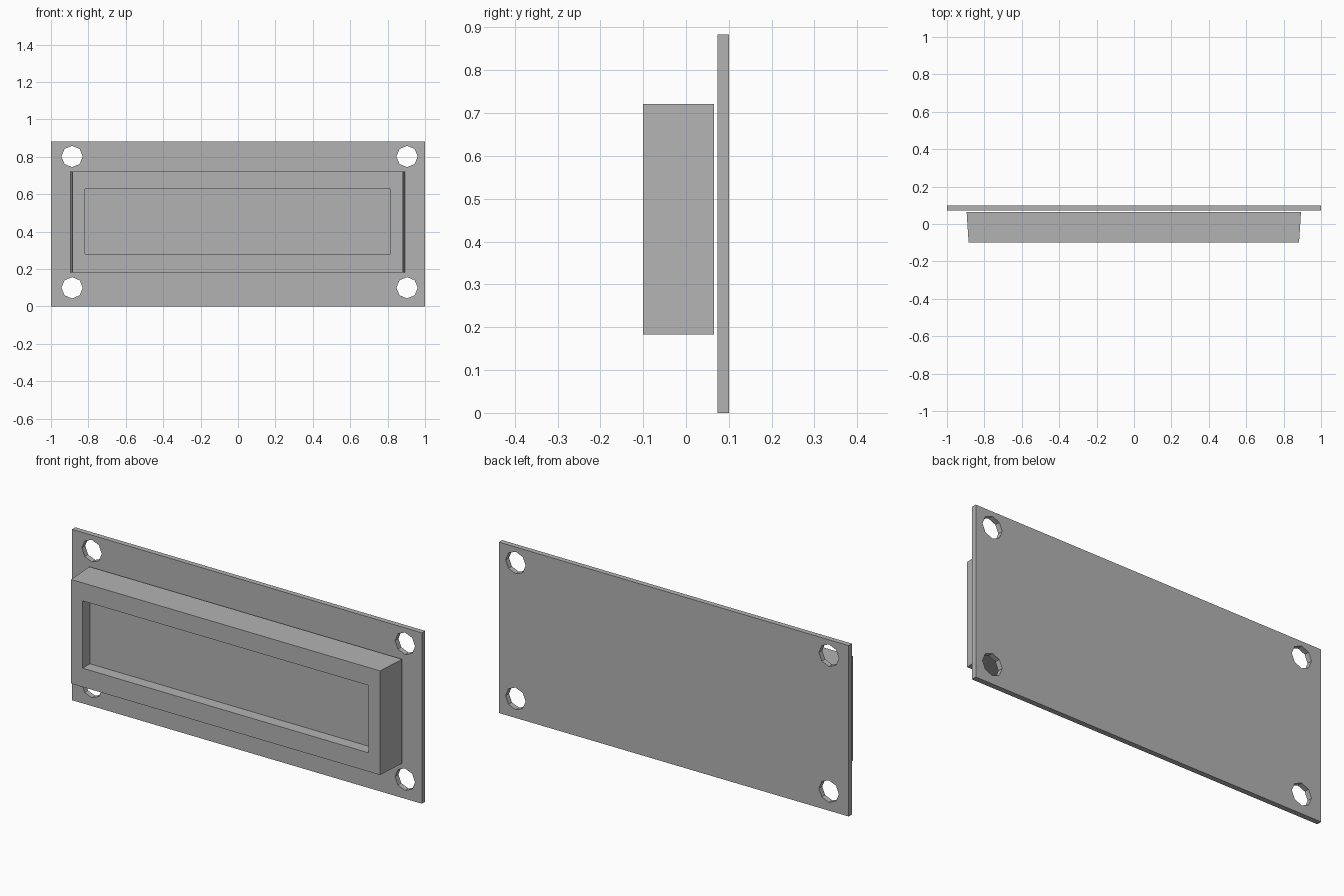
import bpy
import bmesh
import math
from mathutils import Matrix, Vector

old = bpy.data.objects.get("Cube")
if old:
    bpy.data.objects.remove(old, do_unlink=True)

grey = bpy.data.materials.new("plain_grey")
grey.use_nodes = True
colour = (0.45, 0.45, 0.45, 1)
grey.diffuse_color = colour
grey.node_tree.nodes["Principled BSDF"].inputs["Base Color"].default_value = colour


def finish(name, bm):
    bmesh.ops.recalc_face_normals(bm, faces=bm.faces)
    mesh = bpy.data.meshes.new(name)
    bm.to_mesh(mesh)
    bm.free()
    mesh.materials.append(grey)
    obj = bpy.data.objects.new(name, mesh)
    bpy.context.collection.objects.link(obj)
    return obj


def box(bm, low, high):
    low, high = Vector(low), Vector(high)
    size = high - low
    place = Matrix.Translation((low + high) / 2) @ Matrix.Diagonal((*size, 1))
    return bmesh.ops.create_cube(bm, size=1, matrix=place)["verts"]


# Back plate
bm = bmesh.new()
box(bm, (-1, 0.073, 0), (1, 0.1, 0.883))
plate = finish("back_plate", bm)

# Cutter for the four octagonal mounting holes
bm = bmesh.new()
for x in (-0.887, 0.904):
    for z in (0.1, 0.802):
        turn = Matrix.Translation((x, 0.085, z)) @ Matrix.Rotation(math.pi / 2, 4, "X")
        bmesh.ops.create_cone(bm, cap_ends=True, segments=8, radius1=0.057,
                              radius2=0.057, depth=0.1, matrix=turn)
cutter = finish("hole_cutter", bm)
cutter.hide_render = True
cutter.hide_viewport = True
cut = plate.modifiers.new("mounting_holes", "BOOLEAN")
cut.operation = "DIFFERENCE"
cut.solver = "EXACT"
cut.object = cutter

# Display housing, narrowing slightly towards the front
bm = bmesh.new()
for v in box(bm, (-0.895, -0.1, 0.183), (0.893, 0.065, 0.721)):
    if v.co.y < 0:
        v.co.x *= 0.988

# Recessed screen: inset the front face, fit the opening, and sink it
front = min(bm.faces, key=lambda f: f.calc_center_median().y)
bmesh.ops.inset_region(bm, faces=[front], thickness=0.05)
for v in front.verts:
    v.co.x = 0.815 if v.co.x > 0 else -0.818
    v.co.z = 0.628 if v.co.z > 0.45 else 0.28
sunk = bmesh.ops.extrude_face_region(bm, geom=[front])["geom"]
bmesh.ops.translate(bm, vec=(0, 0.06, 0),
                    verts=[g for g in sunk if isinstance(g, bmesh.types.BMVert)])
if front.is_valid:
    bmesh.ops.delete(bm, geom=[front], context="FACES_ONLY")
finish("display_housing", bm)
